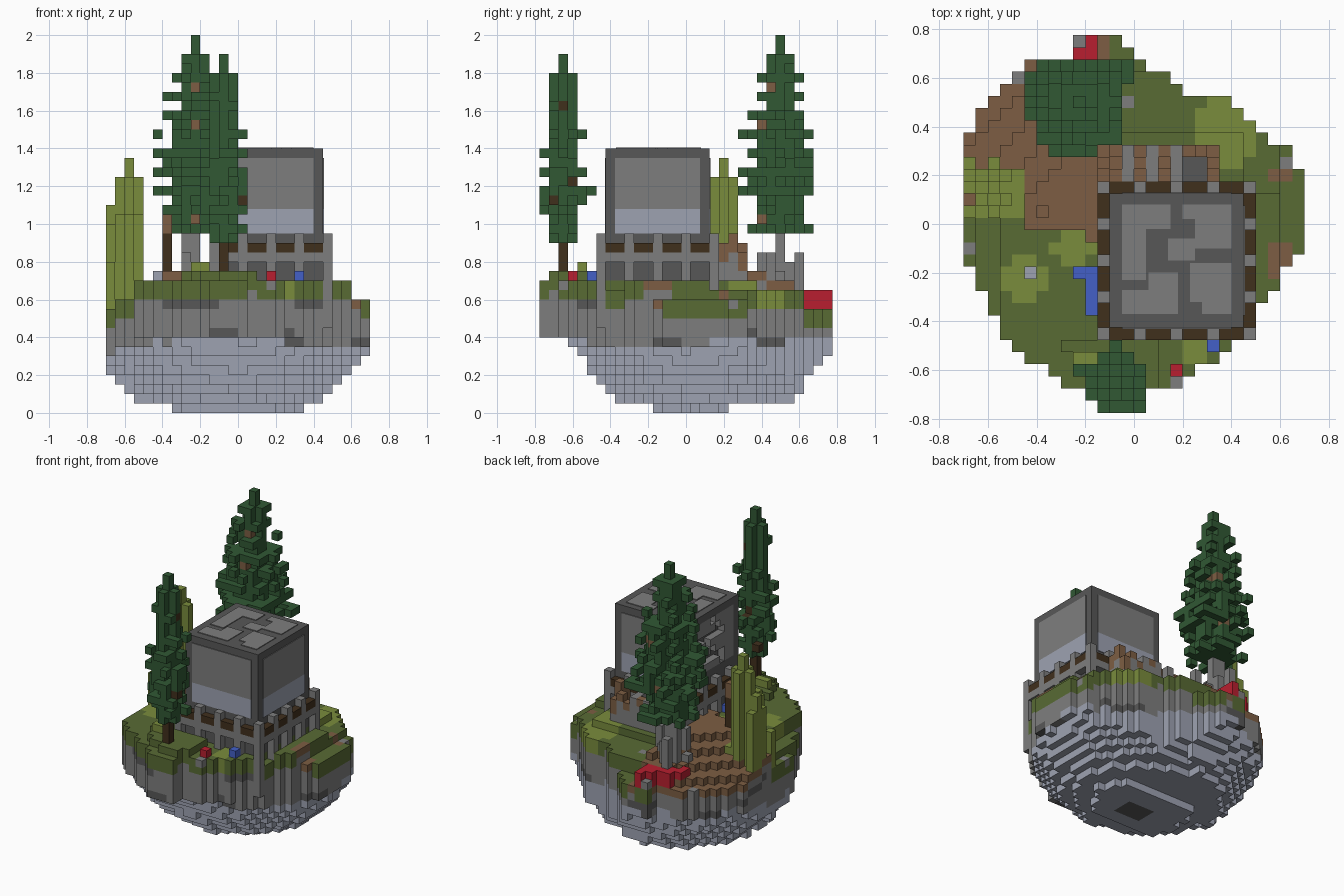
import bpy, bmesh, math, random
from mathutils import Vector

random.seed(7)
U = 0.05            # block size
Y0 = -0.775         # front edge of the block grid

cube = bpy.data.objects.get("Cube")
if cube:
    bpy.data.objects.remove(cube, do_unlink=True)

COLOURS = {
    "stone": (125, 125, 125), "dark_stone": (88, 88, 88), "slate": (156, 161, 176),
    "grass": (89, 106, 55), "olive": (121, 139, 63), "needles": (52, 89, 55),
    "bark": (66, 51, 34), "dirt": (124, 94, 69), "red": (183, 36, 51), "blue": (69, 96, 198),
}
MATS = {}
for name, rgb in COLOURS.items():
    m = bpy.data.materials.new(name)
    m.use_nodes = True
    lin = [(c / 255) ** 2.2 for c in rgb] + [1]
    m.diffuse_color = lin
    bsdf = m.node_tree.nodes["Principled BSDF"]
    bsdf.inputs["Base Color"].default_value = lin
    bsdf.inputs["Roughness"].default_value = 0.9
    MATS[name] = m

# The four corners of a block face for each of the six directions
FACES = []
for axis in range(3):
    for side in (0, 1):
        ring = []
        for a, b in ((0, 0), (1, 0), (1, 1), (0, 1)):
            c = [0, 0, 0]
            c[axis], c[(axis + 1) % 3], c[(axis + 2) % 3] = side, a, b
            ring.append(tuple(c))
        step = [0, 0, 0]
        step[axis] = 2 * side - 1
        FACES.append((step, ring if side else ring[::-1]))


def finish(name, bm, mats):
    me = bpy.data.meshes.new(name)
    bm.to_mesh(me)
    bm.free()
    for m in mats:
        me.materials.append(MATS[m])
    ob = bpy.data.objects.new(name, me)
    bpy.context.scene.collection.objects.link(ob)


def blocks(name, cells):
    """Skin a dictionary of block -> material with its outer faces."""
    mats = sorted(set(cells.values()))
    bm, verts = bmesh.new(), {}
    for (i, j, k), mat in cells.items():
        for s, ring in FACES:
            if (i + s[0], j + s[1], k + s[2]) in cells:
                continue
            vs = []
            for c in ring:
                p = (i + c[0], j + c[1], k + c[2])
                if p not in verts:
                    verts[p] = bm.verts.new((p[0] * U, Y0 + p[1] * U, p[2] * U))
                vs.append(verts[p])
            bm.faces.new(vs).material_index = mats.index(mat)
    finish(name, bm, mats)


def plate(name, lo, hi, mat):
    bm = bmesh.new()
    bmesh.ops.create_cube(bm, size=1)
    lo, hi = Vector(lo), Vector(hi)
    for v in bm.verts:
        v.co = (lo + hi) / 2 + v.co * (hi - lo)
    finish(name, bm, [mat])


def column(cells, i, j, k0, k1, mat):
    for k in range(k0, k1):
        cells[i, j, k] = mat


def edge(knots, j):
    for (a, va), (b, vb) in zip(knots, knots[1:]):
        if a <= j <= b:
            return round(va + (vb - va) * (j - a) / (b - a))


# Floating island: outline, stepped top and bowl-shaped underside
LEFT = [(0, -3), (2, -6), (5, -10), (8, -12), (13, -14), (20, -14), (24, -13), (28, -9), (29, -5), (30, -5)]
RIGHT = [(0, 1), (1, 1), (2, 4), (5, 8), (10, 12), (14, 14), (18, 14), (21, 13), (22, 11), (25, 8),
         (26, 4), (29, 0), (30, -1)]
OLIVE = [(-.55, .12, .11), (-.45, -.22, .1), (-.25, -.1, .08), (.38, .38, .14), (.25, -.5, .06)]
ROCKS = [(3, 2), (10, 23), (12, 20), (-14, 13), (-1, 25), (-10, 27)]


def surface(x, y):
    if any(math.hypot(x - a, y - b) < r for a, b, r in OLIVE):
        return "olive"
    if -.68 < x < -.12 and y > -.1 and y < .8 + x * .3 and y + x * .3 > -.13:
        return "dirt"
    if .55 < x < .65 and (-.2 < y < -.05 or .2 < y < .25):
        return "dirt"
    return "grass"


def ground(x, y):
    if y > .62:
        return 11
    if surface(x, y) == "dirt" and x < 0:
        return 15 - int(max(0, .7 * (y - x) - .3) * 10)
    if x < -.55:
        return 11 if x < -.65 else 12
    if x > .45:
        return 12 if x > .6 else 14 if x > .5 and y < .1 else 13
    if y > .35:
        return 13
    return 15 if y < -.475 and x < .1 and math.hypot(x - .1, y + .3) < .45 else 14


island = {}
for j in range(31):
    for i in range(edge(LEFT, j), edge(RIGHT, j)):
        x, y = (i + .5) * U, Y0 + (j + .5) * U
        d = math.hypot((x + .015) / .7, (y - .04) * (1.25 if y < .04 else 1.12) / .775)
        low = min(8, int(7 * d ** 3 + random.random() * .5))
        if y - x > .55:
            low -= 1
        low = max(0 if -.175 < y < .225 and abs(x) < .35 else 1, low)
        top = ground(x, y)
        rim = math.hypot(x / .7, y / .775) > .75
        limit = 7 + round(.4 + .9 * math.sin(x * 7 + 2) - .7 * math.cos(y * 7) + random.uniform(-.3, .3))
        for k in range(low, top):
            skin = surface(x, y)
            if k == top - 1 or (k == top - 2 and rim and skin != "dirt"):
                mat = skin
            elif k > limit:
                mat = "dark_stone" if k == top - 3 and math.sin(x * 9 + y * 4) > .6 else "stone"
            elif k == limit:
                mat = "dark_stone" if math.sin(x * 13 + y * 5) > .7 else "stone"
            else:
                mat = "slate"
            if k == 0 and math.hypot(x, y) < .1:
                mat = "dark_stone"
            island[i, j, k] = mat
        if (i, j) in ROCKS:
            island[i, j, top - 1] = "stone"
blocks("island", island)

# Tower: dark block with a zigzag of recesses on its left-hand wall
tower = {}
for i in range(-2, 9):
    for j in range(7, 18):
        column(tower, i, j, 12, 28, "dark_stone")
for j in range(8, 17):
    for k in range(20, 27):
        tower[-2, j, k] = "stone"
        if (k % 3 == 0 and 9 < j < 16) or (k % 3 and j == 10 + k % 4):
            del tower[-2, j, k]
blocks("tower", tower)

# Tower wall panels on the front, back and right-hand faces
T = 0.005
for part, z0, z1, mat in (("panel", 1.08, 1.35, "stone"), ("panel_foot", .95, 1.08, "slate")):
    plate("front_" + part, (-.05, -.425 - T, z0), (.4, -.425, z1), mat)
    plate("back_" + part, (-.05, .125, z0), (.4, .125 + T, z1), mat)
    plate("side_" + part, (.45, -.375, z0), (.45 + T, .075, z1), mat)

# Weathered patches on the roof
for x0, x1, y0, y1 in [(-.05, .05, -.23, .08), (.05, .15, -.02, .08), (.2, .4, .02, .08), (.25, .4, -.1, .02),
                       (.14, .25, -.15, -.06), (-.05, .06, -.37, -.27), (.06, .18, -.37, -.2),
                       (.23, .4, -.32, -.16), (.28, .4, -.37, -.32)]:
    plate("roof_patch", (x0, y0, 1.4), (x1, y1, 1.4 + T), mat="stone")

# Gallery of posts, lintels and wooden ledges around the tower
gallery = {}
for i in range(-3, 10):
    for j in range(6, 19):
        if i in (-3, 9) or j in (6, 18):
            along = i + 3 if j in (6, 18) else j - 6
            if along % 3 == 0:
                column(gallery, i, j, 9, 19, "stone")
            else:
                gallery[i, j, 16] = "stone"
                gallery[i, j, 17] = "bark"
blocks("gallery", gallery)

# Back annex of stone piers capped with earth
annex = {}
for i in range(-3, 7):
    for j in range(19, 22):
        if i in (-1, 1, 3):
            column(annex, i, j, 12, 18, "stone")
        elif i in (4, 5) and j < 21:
            column(annex, i, j, 12, 16, "dark_stone")
        else:
            cap = 15 + (i + j) % 3
            column(annex, i, j, 12, cap, "stone")
            column(annex, i, j, cap, cap + 1 + (i == 6), "dirt")
blocks("back_annex", annex)


# Conifers: ragged alternating tiers around a trunk
def conifer(name, ci, cj, root, base, top, width, trunk):
    cells = {}
    column(cells, ci, cj, root, top - 3, trunk)
    for k in range(base, top - 2):
        t = (top - k) / (top - base)
        r = width * min(1, .2 + t * 1.15) * (1 if k % 2 else .7)
        if t > .85:
            r *= .75
        for i in range(ci - 5, ci + 6):
            for j in range(max(0, cj - 5), min(29, cj + 6)):
                dist = math.hypot(i - ci, j - cj)
                if dist < 1.1 or (dist + random.uniform(-.7, 1.2) <= r and random.random() < .8):
                    cells.setdefault((i, j, k), "needles")
    column(cells, ci, cj, top - 3, top, "needles")
    for i, j, k in list(cells):
        if cells[i, j, k] == "needles" and k < top - 5 and random.random() < .03:
            cells[i, j, k] = trunk
    blocks(name, cells)


conifer("front_conifer", -2, 2, 13, 18, 38, 2.7, "bark")
conifer("back_conifer", -5, 25, 19, 19, 40, 4.4, "dirt")

# Stone base under the back conifer
roots = {}
column(roots, -5, 25, 11, 19, "stone")
for di in range(-2, 3):
    for dj in range(-2, 3):
        if abs(di) + abs(dj) in (1, 3):
            column(roots, di - 5, dj + 25, 11, random.choice((14, 15, 16, 19)) - abs(di * dj), "stone")
blocks("conifer_stones", roots)

# Tall reeds on the left edge
reeds = {}
for i in range(-14, -10):
    for j in range(16, 21):
        if (i + j) % 2 == 0 or j == 19:
            column(reeds, i, j, 10, 27 - 2 * abs(i + 12) - 2 * abs(j - 19) - (i < -13), "olive")
blocks("reeds", reeds)

# Wooden post beside the path
post = {}
column(post, -8, 16, 13, 19, "bark")
column(post, -8, 16, 19, 21, "dirt")
blocks("path_post", post)

# Red hedge along the back edge
hedge = {}
column(hedge, -5, 30, 11, 12, "stone")
for i, j in ((-8, 27), (-7, 28), (-6, 28), (-5, 29), (-4, 29), (-4, 30)):
    column(hedge, i, j, 11, 13, "red")
    column(hedge, i, j - 1, 11, 13, "red")
blocks("hedge", hedge)

# Blue bench against the tower, flowers and loose blocks
details = {(-5, 11, 14): "blue", (3, 3, 14): "red", (6, 5, 14): "blue", (-9, 11, 14): "slate",
           (-4, 4, 15): "olive", (-5, 4, 15): "olive"}
for j in range(8, 12):
    details[-4, j, 14] = "blue"
blocks("garden_details", details)
